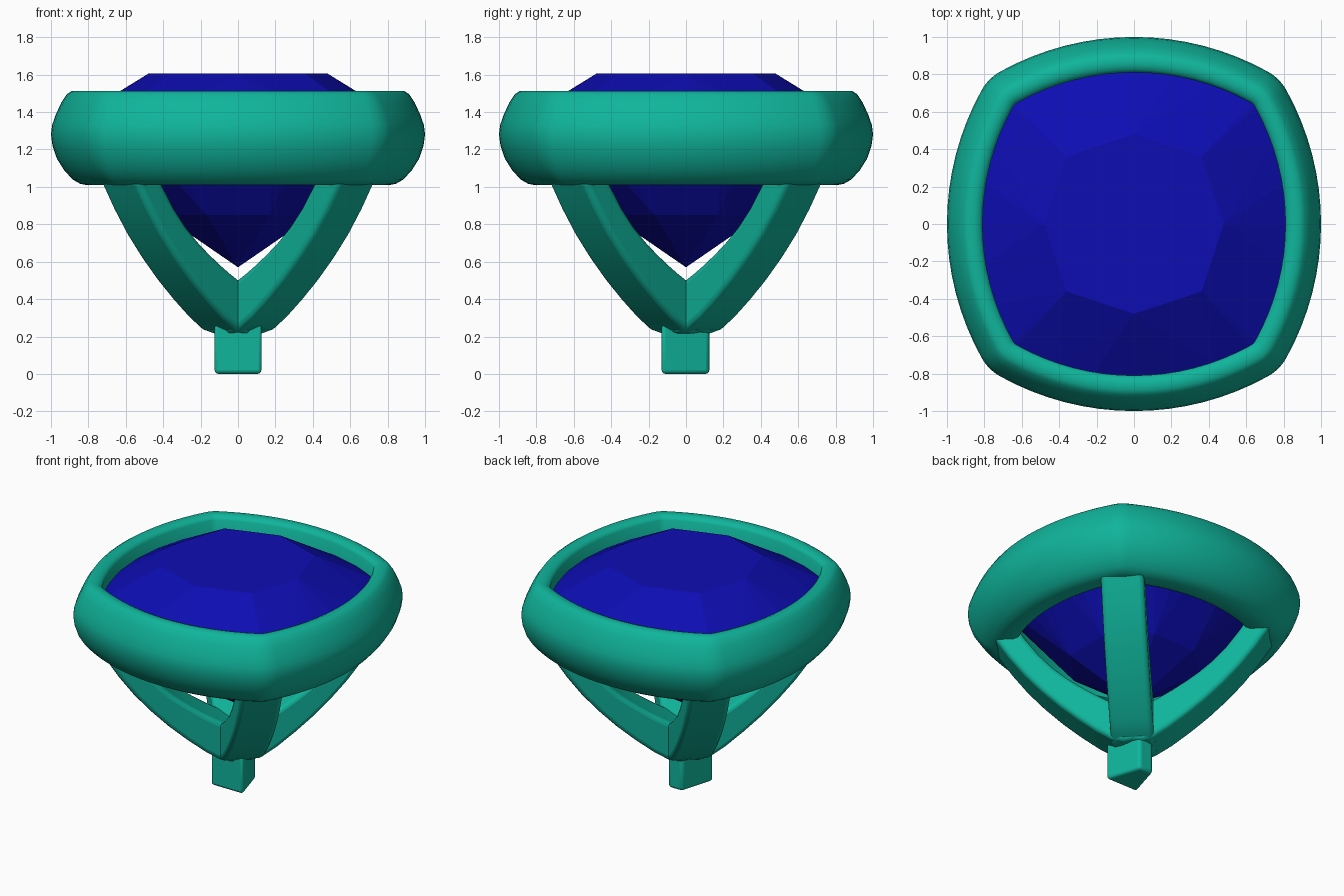
import bpy, bmesh
from math import sin, cos, asin, pi, radians
from mathutils import Vector

if "Cube" in bpy.data.objects:
    bpy.data.objects.remove(bpy.data.objects["Cube"])


def material(name, rgb):
    m = bpy.data.materials.new(name)
    m.diffuse_color = (*rgb, 1)
    m.use_nodes = True
    m.node_tree.nodes["Principled BSDF"].inputs["Base Color"].default_value = m.diffuse_color
    return m


TEAL = material("teal_metal", (0.005, 0.46, 0.33))
BLUE = material("blue_gem", (0.004, 0.004, 0.45))


def finish(bm, name, mat, bevel=0, smooth=True):
    bmesh.ops.recalc_face_normals(bm, faces=bm.faces)
    me = bpy.data.meshes.new(name)
    bm.to_mesh(me)
    bm.free()
    ob = bpy.data.objects.new(name, me)
    bpy.context.collection.objects.link(ob)
    me.materials.append(mat)
    if bevel:
        b = ob.modifiers.new("round_edges", 'BEVEL')
        b.width, b.segments, b.limit_method = bevel, 3, 'ANGLE'
        b.angle_limit = radians(50)
    if smooth:
        bpy.ops.object.select_all(action='DESELECT')
        ob.select_set(True)
        bpy.context.view_layer.objects.active = ob
        bpy.ops.object.shade_smooth_by_angle(angle=radians(45))
    return ob


# Cushion outline: four shallow arcs joined by rounded corners, offset inward by d
HALF, EDGE = 0.715, 0.815
SIDE_R = (HALF**2 + (1 - EDGE)**2) / (2 * (1 - EDGE))
ANG = asin(HALF / SIDE_R)
CORNER_R = (EDGE - HALF) * 2**0.5 / (2 * sin(pi / 4 - ANG))


def cushion(d, side_steps=16, corner_steps=8):
    off, shrink = min(d, 0.195), 1 - max(d - 0.195, 0) / 0.8
    pts = []
    for q in range(4):
        c, s = cos(q * pi / 2), sin(q * pi / 2)
        raw = []
        for i in range(side_steps):
            a = ANG - 2 * ANG * i / side_steps
            r = SIDE_R - off
            raw.append((r * sin(a), 1 - SIDE_R + r * cos(a)))
        k = EDGE - CORNER_R * cos(ANG)
        kx = HALF - CORNER_R * sin(ANG)
        for i in range(corner_steps):
            a = ANG + (pi / 2 - 2 * ANG) * i / corner_steps
            r = CORNER_R - off
            raw.append((-kx - r * sin(a), k + r * cos(a)))
        pts += [((x * c - y * s) * shrink, (x * s + y * c) * shrink) for x, y in raw]
    return pts


# Bezel: rounded section (inward offset, height) carried around the outline
section = [(0.19, 1.485), (0.175, 1.502), (0.15, 1.512), (0.11, 1.512), (0.085, 1.495),
           (0.055, 1.45), (0.025, 1.385), (0.006, 1.33), (0, 1.28), (0.008, 1.22),
           (0.032, 1.15), (0.07, 1.09), (0.115, 1.04), (0.155, 1.017), (0.19, 1.01),
           (0.26, 1.01), (0.285, 1.022), (0.28, 1.06), (0.24, 1.2), (0.19, 1.34)]
bm = bmesh.new()
rings = [[bm.verts.new((x, y, z)) for x, y in cushion(d)] for d, z in section]
n = len(rings[0])
for a, b in zip(rings, rings[1:] + rings[:1]):
    for i in range(n):
        j = (i + 1) % n
        bm.faces.new((a[i], a[j], b[j], b[i]))
finish(bm, "bezel", TEAL)

# Faceted gem: hull of table, girdle, pavilion and culet points
bm = bmesh.new()
for i in range(8):
    a = i * pi / 4
    r = 0.48 if i % 2 == 0 else 0.51
    bm.verts.new((r * cos(a), r * sin(a), 1.605))
    a += pi / 8
    bm.verts.new((0.44 * cos(a), 0.44 * sin(a), 0.85))
for z in (1.395, 1.36):
    for x, y in cushion(0.18, 6, 2):
        bm.verts.new((x, y, z))
bm.verts.new((0, 0, 0.57))
bmesh.ops.convex_hull(bm, input=bm.verts)
finish(bm, "gem", BLUE, smooth=False)

# Four curved prongs running diagonally from the post to the bezel corners
outer = [(-0.1, 0.24), (0.06, 0.215), (0.14, 0.235), (0.24, 0.3), (0.36, 0.395),
         (0.48, 0.5), (0.6, 0.62), (0.71, 0.745), (0.81, 0.88), (0.9, 1.02), (0.985, 1.17)]
inner = [(-0.1, 0.4), (0.03, 0.45), (0.11, 0.495), (0.19, 0.54), (0.27, 0.59),
         (0.35, 0.645), (0.43, 0.705), (0.52, 0.785), (0.61, 0.885), (0.70, 1.01), (0.8, 1.17)]
W = 0.142
for q, name in enumerate(("back_right", "back_left", "front_left", "front_right")):
    a = pi / 4 + q * pi / 2
    radial, side = Vector((cos(a), sin(a), 0)), Vector((-sin(a), cos(a), 0))
    bm = bmesh.new()
    loops = []
    for (ro, zo), (ri, zi) in zip(outer, inner):
        loops.append([bm.verts.new(radial * r + side * s + Vector((0, 0, z)))
                      for r, z, s in ((ro, zo, -W), (ro, zo, W), (ri, zi, W), (ri, zi, -W))])
    for p, r in zip(loops, loops[1:]):
        for k in range(4):
            bm.faces.new((p[k], p[(k + 1) % 4], r[(k + 1) % 4], r[k]))
    bm.faces.new(loops[0])
    bm.faces.new(loops[-1])
    finish(bm, name + "_prong", TEAL, bevel=0.03)

# Tapered post at the bottom, wider at the front
bm = bmesh.new()
foot = [(-0.13, -0.13), (0.13, -0.13), (0.055, 0.125), (-0.055, 0.125)]
base = bm.faces.new([bm.verts.new((x, y, 0)) for x, y in foot])
ext = bmesh.ops.extrude_face_region(bm, geom=[base])
bmesh.ops.translate(bm, vec=(0, 0, 0.27),
                    verts=[v for v in ext["geom"] if isinstance(v, bmesh.types.BMVert)])
finish(bm, "post", TEAL, bevel=0.02)
